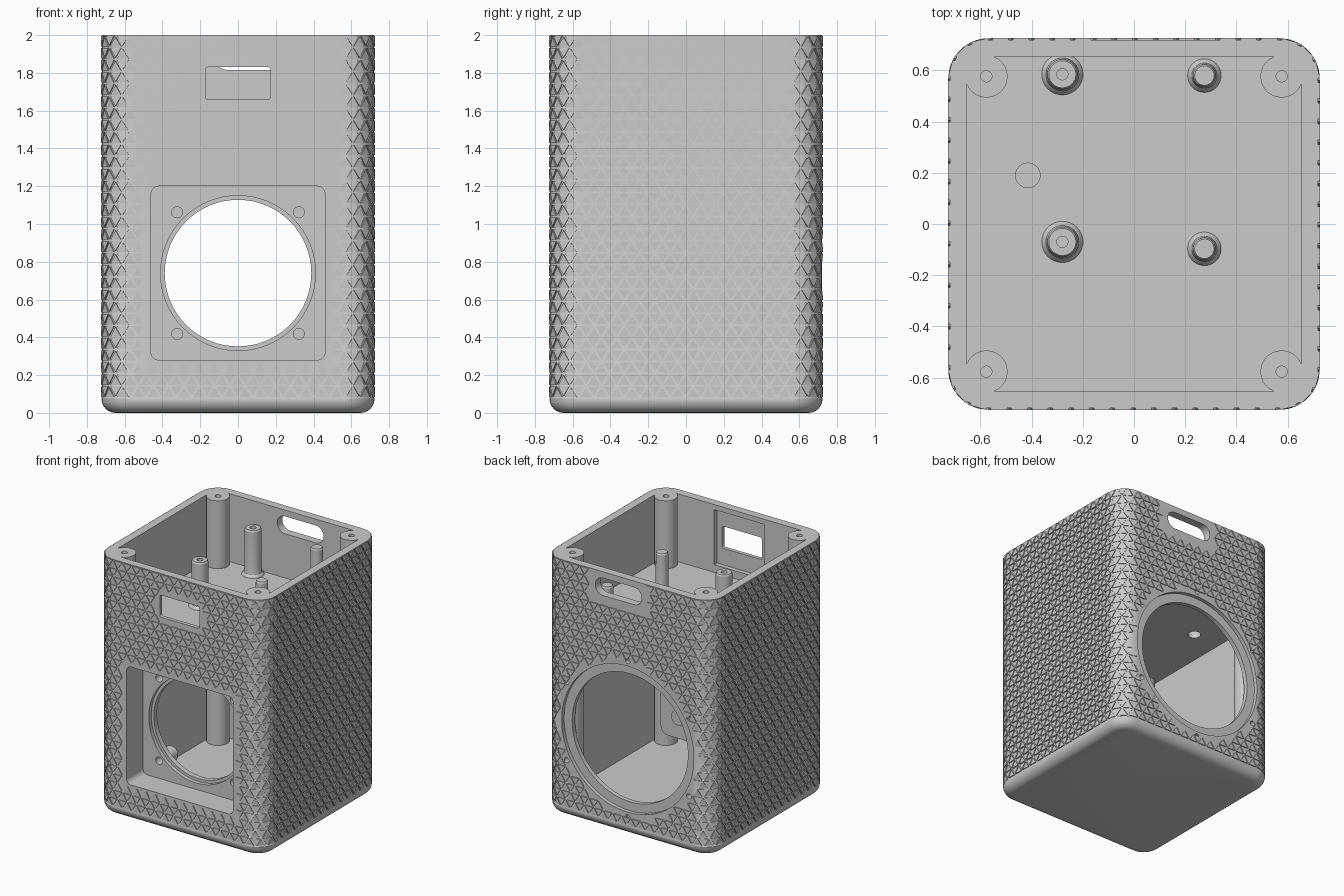
import bpy, bmesh, math
from mathutils import Vector

if "Cube" in bpy.data.objects:
    bpy.data.objects.remove(bpy.data.objects["Cube"])

HALF, RAD, INNER = 0.719, 0.15, 0.655

grey = bpy.data.materials.new("matte grey")
grey.use_nodes = True
grey.diffuse_color = (0.6, 0.6, 0.6, 1)
grey.node_tree.nodes["Principled BSDF"].inputs["Base Color"].default_value = (0.6, 0.6, 0.6, 1)


def finish(name, bm):
    bmesh.ops.recalc_face_normals(bm, faces=bm.faces)
    mesh = bpy.data.meshes.new(name)
    bm.to_mesh(mesh)
    bm.free()
    ob = bpy.data.objects.new(name, mesh)
    ob.data.materials.append(grey)
    bpy.context.collection.objects.link(ob)
    return ob


def loft(name, loops):
    """Skin a stack of equal-length point loops and cap both ends."""
    bm = bmesh.new()
    rings = [[bm.verts.new(p) for p in loop] for loop in loops]
    n = len(rings[0])
    for a, b in zip(rings, rings[1:]):
        for i in range(n):
            j = (i + 1) % n
            bm.faces.new((a[i], a[j], b[j], b[i]))
    bm.faces.new(rings[0])
    bm.faces.new(rings[-1])
    return finish(name, bm)


def rounded(hx, hy, r, steps=8):
    pts = []
    for q, (sx, sy) in enumerate(((1, 1), (-1, 1), (-1, -1), (1, -1))):
        for i in range(steps + 1):
            a = math.pi / 2 * (q + i / steps)
            pts.append((sx * (hx - r) + r * math.cos(a), sy * (hy - r) + r * math.sin(a)))
    return pts


def plate(name, hx, hz, r, x, z, y0, y1):
    """Rounded rectangle in x-z, running from y0 to y1."""
    return loft(name, [[(x + u, y, z + v) for u, v in rounded(hx, hz, r)] for y in (y0, y1)])


def disc(name, r, x, z, y0, y1, n=32):
    """Cylinder along y."""
    ring = [(r * math.cos(2 * math.pi * i / n), r * math.sin(2 * math.pi * i / n)) for i in range(n)]
    return loft(name, [[(x + u, y, z + v) for u, v in ring] for y in (y0, y1)])


def post(name, x, y, profile, n=32):
    """Upright turned shape from (radius, z) pairs."""
    return loft(name, [[(x + r * math.cos(2 * math.pi * i / n), y + r * math.sin(2 * math.pi * i / n), z)
                        for i in range(n)] for r, z in profile])


def cut(ob, *cutters):
    for c in cutters:
        c.hide_render = True
        m = ob.modifiers.new("cut", 'BOOLEAN')
        m.operation, m.solver, m.object = 'DIFFERENCE', 'EXACT', c
        bpy.context.view_layer.objects.active = ob
        bpy.ops.object.modifier_apply(modifier=m.name)
        bpy.data.objects.remove(c)


def smooth(ob):
    bpy.ops.object.select_all(action='DESELECT')
    ob.select_set(True)
    bpy.context.view_layer.objects.active = ob
    bpy.ops.object.shade_smooth_by_angle(angle=math.radians(30))


# Outer body with a rounded lower edge
loops, FILLET = [], 0.075
for i in range(7):
    a = math.pi / 2 * i / 6
    inset = FILLET * (1 - math.sin(a))
    h = HALF + 0.004 - inset
    loops.append([(x, y, FILLET * (1 - math.cos(a))) for x, y in rounded(h, h, RAD - inset)])
loops.append([(x, y, 0.085) for x, y in rounded(HALF, HALF, RAD)])
loops.append([(x, y, 2) for x, y in rounded(HALF, HALF, RAD)])
body = loft("speaker_body", loops)

# Two chambers whose corners wrap around the full-height screw pillars
PILLAR, PR = 0.577, 0.083
start = -math.acos((INNER - PILLAR) / PR)
end = -1.5 * math.pi - start
outline = []
for q in range(4):
    ca, sa = round(math.cos(q * math.pi / 2)), round(math.sin(q * math.pi / 2))
    for i in range(17):
        a = start + (end - start) * i / 16
        x, y = PILLAR + PR * math.cos(a), PILLAR + PR * math.sin(a)
        outline.append((x * ca - y * sa, x * sa + y * ca))
for z0, z1 in ((0.09, 1.385), (1.47, 2.1)):
    cut(body, loft("chamber", [[(x, y, z) for x, y in outline] for z in (z0, z1)]))
for sx in (-1, 1):
    for sy in (-1, 1):
        cut(body, post("screw_hole", sx * PILLAR, sy * PILLAR, [(0.022, 1.8), (0.022, 2.1)], 16))


# Front driver recess, shared by the body and the pocket behind it
def recess():
    return plate("recess", 0.46, 0.46, 0.04, 0, 0.74, -0.8, -0.515)


DRIVER_Z = 0.74
cut(body, recess(),
    plate("display_window", 0.172, 0.086, 0.015, 0, 1.745, -0.8, -0.6),
    plate("display_seat", 0.215, 0.215, 0.005, 0, 1.745, -0.69, -0.6))

pocket = plate("driver_pocket", 0.53, 0.53, 0.06, 0, DRIVER_Z, -0.70, -0.445)
cut(pocket, recess(),
    disc("driver_hole", 0.388, 0, DRIVER_Z, -0.8, -0.3, 64),
    disc("driver_ledge", 0.41, 0, DRIVER_Z, -0.6, -0.485, 64))
bosses = []
for sx in (-1, 1):
    for sz in (-1, 1):
        x, z = sx * 0.322, DRIVER_Z + sz * 0.322
        cut(pocket, disc("screw_hole", 0.029, x, z, -0.6, -0.40, 20))
        boss = disc("driver_screw_boss", 0.058, x, z, -0.47, -0.36)
        cut(boss, disc("screw_hole", 0.029, x, z, -0.6, -0.40, 20))
        bosses.append(boss)

# Back radiator opening, its ledge and six screw holes, and the connector slot
BACK_Z = 0.75
cut(body,
    disc("radiator_hole", 0.50, 0, BACK_Z, 0.6, 0.8, 72),
    disc("radiator_ledge", 0.57, 0, BACK_Z, 0.69, 0.8, 72),
    plate("connector_slot", 0.20, 0.068, 0.067, 0.08, 1.883, 0.6, 0.8))
for k in range(6):
    a = math.radians(30 + 60 * k)
    cut(body, disc("screw_hole", 0.02, 0.61 * math.cos(a), BACK_Z + 0.61 * math.sin(a), 0.67, 0.8, 16))

# Cable hole through the shelf
cut(body, post("cable_hole", -0.415, 0.19, [(0.048, 1.3), (0.048, 1.6)]))

# Circuit board standoffs on the shelf, flared at the foot
standoffs = []
for x, y, r, hollow in ((-0.28, 0.585, 0.059, True), (-0.28, -0.07, 0.059, True),
                        (0.275, 0.58, 0.044, False), (0.275, -0.097, 0.044, False)):
    s = post("board_standoff", x, y, [(r + 0.025, 1.46), (r + 0.02, 1.475), (r + 0.006, 1.49),
                                      (r + 0.002, 1.52), (r, 1.82), (r - 0.006, 1.83)])
    if hollow:
        cut(s, post("screw_hole", x, y, [(0.022, 1.65), (0.022, 1.9)], 16))
    standoffs.append(s)

# Raised triangle texture wrapped around the four sides
FLAT, ARC = 2 * (HALF - RAD), RAD * math.pi / 2
PERIMETER = 4 * (FLAT + ARC)
COLS, ROWS, Z0 = 68, 30, 0.08
W, H = PERIMETER / COLS, (2 - Z0) / ROWS


def wrap(s, z, lift):
    side, t = divmod(s % PERIMETER, FLAT + ARC)
    if t < FLAT:
        p = Vector((t - FLAT / 2, -HALF - lift, z))
    else:
        a = (t - FLAT) / RAD
        c, r = HALF - RAD, RAD + lift
        p = Vector((c + r * math.sin(a), -c - r * math.cos(a), z))
    for _ in range(int(side)):
        p = Vector((-p.y, p.x, p.z))
    return p


def is_clear(p):
    """True where no opening needs a plain border."""
    if p.y < -0.7:
        return not (abs(p.x) < 0.475 and abs(p.z - DRIVER_Z) < 0.475
                    or abs(p.x) < 0.19 and abs(p.z - 1.745) < 0.105)
    if p.y > 0.7:
        return not (math.hypot(p.x, p.z - BACK_Z) < 0.58
                    or abs(p.x - 0.08) < 0.22 and abs(p.z - 1.883) < 0.09)
    return True


bm = bmesh.new()
for row in range(ROWS):
    za = Z0 + row * H
    for k in range(2 * COLS):
        s = (k + row % 2) * W / 2
        lo, hi = (za, za + H) if k % 2 == 0 else (za + H, za)
        corners = [(s, lo), (s + W, lo), (s + W / 2, hi)]
        mid = (s + W / 2, (2 * lo + hi) / 3)
        corners = [(mid[0] + (u - mid[0]) * 0.78, mid[1] + (v - mid[1]) * 0.78) for u, v in corners]
        if not all(is_clear(wrap(u, v, 0)) for u, v in corners):
            continue
        top = [bm.verts.new(wrap(u, v, 0.007)) for u, v in corners]
        base = [bm.verts.new(wrap(u, v, -0.004)) for u, v in corners]
        bm.faces.new(top)
        for i in range(3):
            j = (i + 1) % 3
            bm.faces.new((base[i], base[j], top[j], top[i]))
finish("triangle_texture", bm)

for ob in [body, pocket] + bosses + standoffs:
    smooth(ob)
